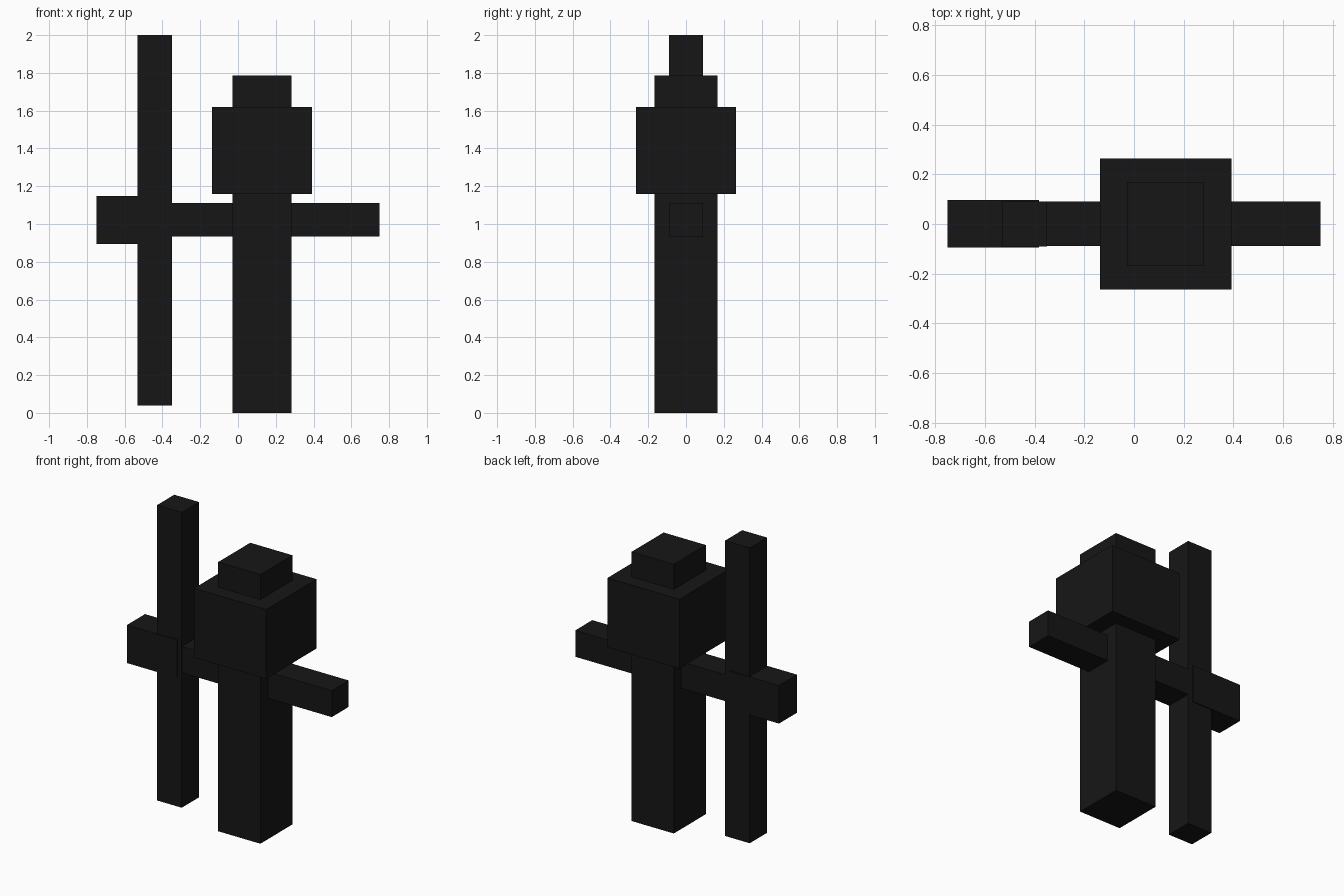
import bpy
from mathutils import Matrix, Vector

if "Cube" in bpy.data.objects:
    bpy.data.objects.remove(bpy.data.objects["Cube"])

black = bpy.data.materials.new("black")
black.diffuse_color = (0.008, 0.008, 0.008, 1)
black.use_nodes = True
black.node_tree.nodes["Principled BSDF"].inputs["Base Color"].default_value = black.diffuse_color


def box(name, x, y, z):
    """Box from (min, max) ranges on each axis."""
    bpy.ops.mesh.primitive_cube_add(size=1)
    ob = bpy.context.object
    ob.name = name
    size = Vector((x[1] - x[0], y[1] - y[0], z[1] - z[0]))
    centre = Vector((sum(x), sum(y), sum(z))) / 2
    ob.data.transform(Matrix.Diagonal(size.to_4d()))
    ob.location = centre
    ob.data.materials.append(black)
    return ob


# Column body, wide head and cap
box("body", (-0.028, 0.282), (-0.168, 0.168), (0, 1.175))
box("head", (-0.137, 0.392), (-0.264, 0.264), (1.16, 1.62))
box("cap", (-0.028, 0.282), (-0.168, 0.168), (1.61, 1.786))

# Outstretched arms
for name, x in (("left_arm", (0.27, 0.75)), ("right_arm", (-0.40, -0.02))):
    box(name, x, (-0.088, 0.09), (0.935, 1.11))

# Hand gripping the upright staff
box("hand", (-0.75, -0.382), (-0.094, 0.096), (0.895, 1.147))
box("staff", (-0.531, -0.35), (-0.09, 0.09), (0.04, 2.0))
